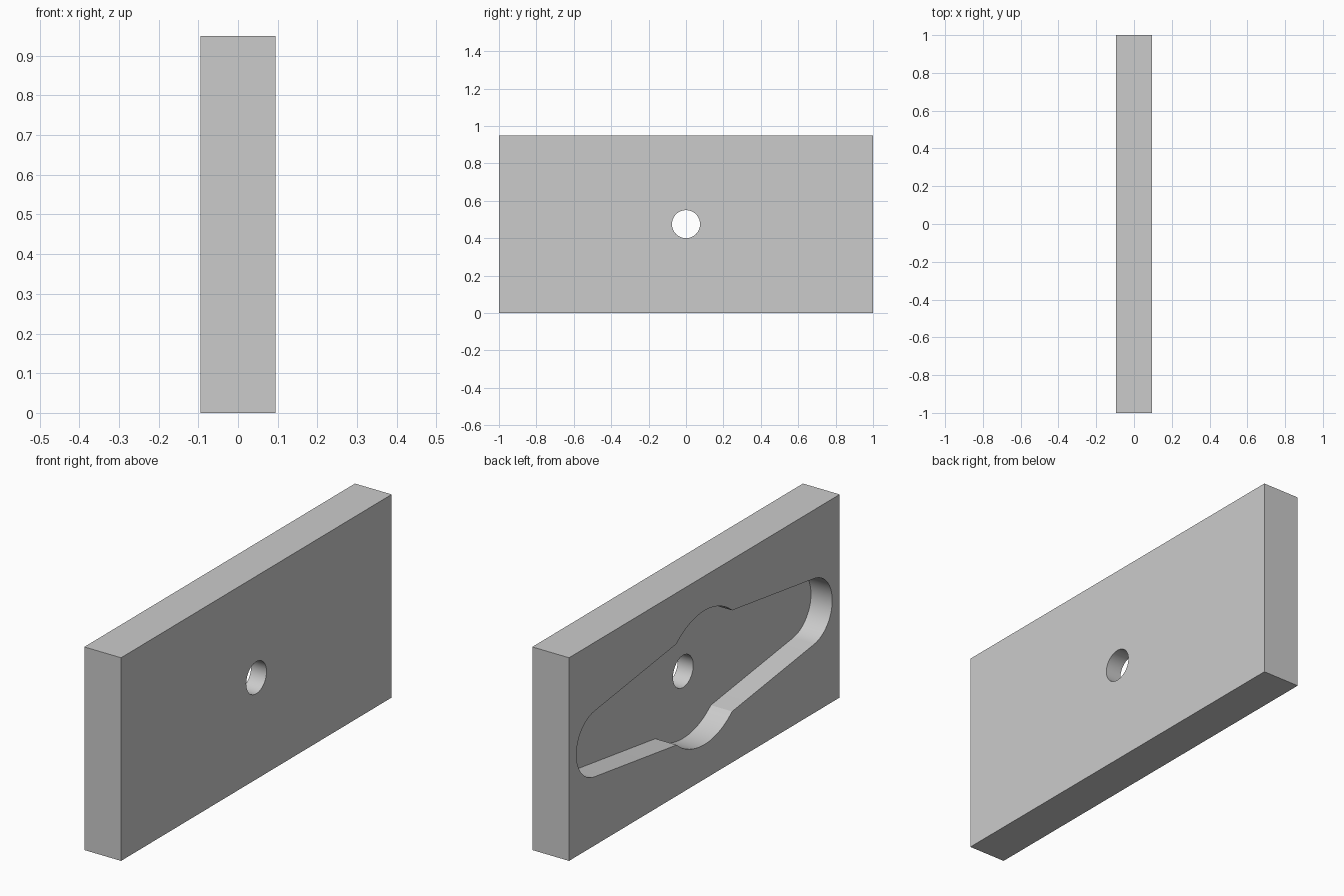
import bpy
import bmesh
from math import asin, atan2, cos, hypot, pi, sin

cube = bpy.data.objects.get("Cube")
if cube:
    bpy.data.objects.remove(cube, do_unlink=True)

LENGTH, HEIGHT, THICK = 2.0, 0.95, 0.19
MID = HEIGHT / 2
POCKET_DEPTH = 0.11
HOLE_R, HUB_R = 0.075, 0.313
END_R, END_Y = 0.155, 0.79
CORNER_Y = 0.205            # where the tapered sides meet the hub

grey = bpy.data.materials.new("plain grey")
grey.use_nodes = True
grey.diffuse_color = (0.6, 0.6, 0.6, 1)
grey.node_tree.nodes["Principled BSDF"].inputs["Base Color"].default_value = (0.6, 0.6, 0.6, 1)


def arc(cy, radius, start, end, steps):
    """Points of an arc in the y-z plane, measured from the block's mid height."""
    angles = [start + (end - start) * i / steps for i in range(steps + 1)]
    return [(cy + radius * cos(a), MID + radius * sin(a)) for a in angles]


def prism(name, outline, x0, x1):
    """Extrude a y-z outline from x0 to x1."""
    bm = bmesh.new()
    face = bm.faces.new([bm.verts.new((x0, y, z)) for y, z in outline])
    extruded = bmesh.ops.extrude_face_region(bm, geom=[face])["geom"]
    for v in extruded:
        if isinstance(v, bmesh.types.BMVert):
            v.co.x = x1
    bmesh.ops.recalc_face_normals(bm, faces=bm.faces)
    mesh = bpy.data.meshes.new(name)
    bm.to_mesh(mesh)
    bm.free()
    obj = bpy.data.objects.new(name, mesh)
    bpy.context.collection.objects.link(obj)
    mesh.materials.append(grey)
    return obj


# Rectangular block
half = LENGTH / 2
block = prism("block", [(-half, 0), (half, 0), (half, HEIGHT), (-half, HEIGHT)],
              -THICK / 2, THICK / 2)

# Pocket outline: round hub with tapered arms ending in tangent arcs
corner_angle = atan2((HUB_R ** 2 - CORNER_Y ** 2) ** 0.5, CORNER_Y)
dy, dz = END_Y - CORNER_Y, HUB_R * sin(corner_angle)
tangent = pi / 2 - (atan2(dz, dy) - asin(END_R / hypot(dy, dz)))
outline = (arc(END_Y, END_R, -tangent, tangent, 32)
           + arc(0, HUB_R, corner_angle, pi - corner_angle, 24)
           + arc(-END_Y, END_R, pi - tangent, pi + tangent, 32)
           + arc(0, HUB_R, pi + corner_angle, 2 * pi - corner_angle, 24))
pocket = prism("pocket_cutter", outline, -THICK, POCKET_DEPTH - THICK / 2)

# Through hole
hole = prism("hole_cutter", arc(0, HOLE_R, 0, 2 * pi, 48)[:-1], -THICK, THICK)

# Cut the block, then drop the cutters
bpy.context.view_layer.objects.active = block
for cutter in (pocket, hole):
    cutter.hide_render = True
    mod = block.modifiers.new(cutter.name, "BOOLEAN")
    mod.operation = "DIFFERENCE"
    mod.solver = "EXACT"
    mod.object = cutter
    bpy.ops.object.modifier_apply(modifier=mod.name)
    bpy.data.objects.remove(cutter, do_unlink=True)

# Smooth curved walls, sharp edges elsewhere
bpy.ops.object.select_all(action="DESELECT")
block.select_set(True)
bpy.ops.object.shade_smooth_by_angle()
